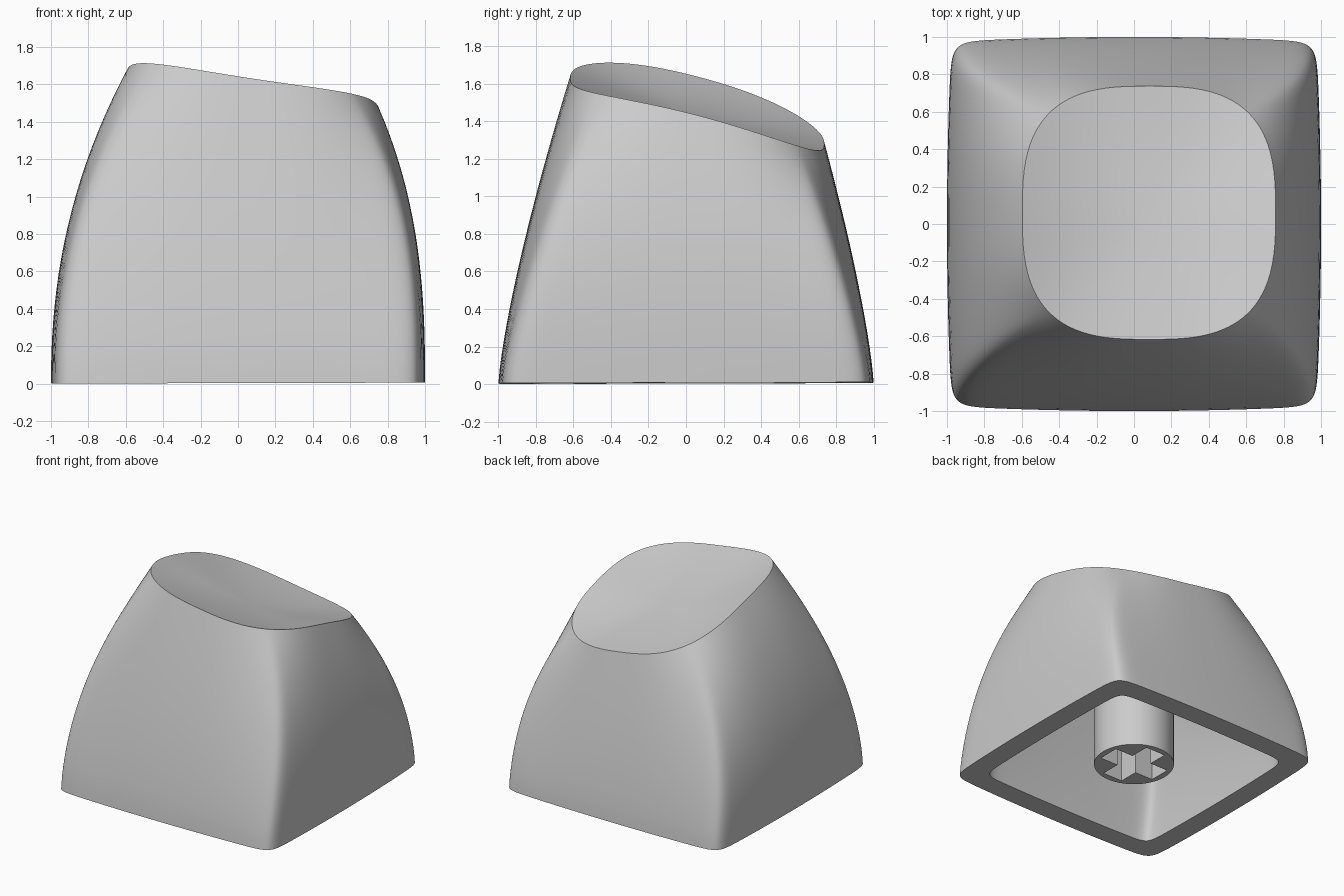
import bpy, bmesh, math

old = bpy.data.objects.get("Cube")
if old:
    bpy.data.objects.remove(old, do_unlink=True)

# Material
grey = bpy.data.materials.new("light grey plastic")
grey.use_nodes = True
colour = (0.6, 0.6, 0.6, 1)
grey.diffuse_color = colour
grey.node_tree.nodes["Principled BSDF"].inputs["Base Color"].default_value = colour

CX, CY = 0.08, 0.06      # centre of the shifted top
SIDE = 36                # segments per side, denser towards the corners


def section(half, power, bow, cx=0, cy=0):
    """Superelliptic square with gently bowed sides, as a list of (x, y)."""
    pts = []
    for q in range(4):
        c, s = round(math.cos(q * math.pi / 2)), round(math.sin(q * math.pi / 2))
        for i in range(SIDE):
            slope = math.sin(math.pi * (i / SIDE - 0.5))
            x = (1 + abs(slope) ** power) ** (-1 / power)
            y = x * slope
            u, v = half * x * (1 - bow * y * y), half * y * (1 - bow * x * x)
            pts.append((cx + c * u - s * v, cy + s * u + c * v))
    return pts


def rim(x, y):
    """Height of the tilted top edge."""
    u, v = x - CX, y - CY
    return 1.513 - 0.152 * u - 0.261 * v + 0.05 * u * u - 0.13 * v * v


def wall(base, top, drop, steps=20):
    """Rings rising from the base outline to the top outline."""
    rings = []
    for j in range(steps + 1):
        t, ring = j / steps, []
        for (bx, by), (tx, ty) in zip(base, top):
            fx, fy = t ** (2.4 + 0.2 * bx), t ** 1.32
            z0 = 0.005 * (bx / 2 + by / 2 + 1)
            z = z0 + (rim(tx, ty) - drop - z0) * t
            ring.append((bx + (tx - bx) * fx, by + (ty - by) * fy, z))
        rings.append(ring)
    return rings


def cap(top, drop, bowl, steps=10):
    """Rings shrinking from the top outline into a shallow bowl."""
    rings = []
    for j in range(1, steps):
        s = 1 - j / steps
        ring = [(CX + (x - CX) * s, CY + (y - CY) * s) for x, y in top]
        rings.append([(x, y, rim(x, y) - drop - bowl * (1 - s * s)) for x, y in ring])
    return rings


def finish(obj):
    obj.data.materials.append(grey)
    bpy.ops.object.select_all(action='DESELECT')
    obj.select_set(True)
    bpy.context.view_layer.objects.active = obj
    bpy.ops.object.shade_smooth_by_angle(angle=math.radians(38))


# Hollow shell: roof underside, inner wall, bottom rim, outer wall, dished top
BOWL, ROOF = 0.1, 0.25
outer_top = section(0.677, 2.9, 0, CX, CY)
inner_top = section(0.5, 3.5, 0, CX, CY)
outer = wall(section(1, 20, 0.025), outer_top, 0)
inner = wall(section(0.825, 20, 0.02), inner_top, ROOF)
rings = cap(inner_top, ROOF, 0)[::-1] + inner[::-1] + outer + cap(outer_top, 0, BOWL)

bm = bmesh.new()
loops = [[bm.verts.new(p) for p in ring] for ring in rings]
n = len(loops[0])
for a, b in zip(loops, loops[1:]):
    for i in range(n):
        bm.faces.new((a[i], a[(i + 1) % n], b[(i + 1) % n], b[i]))
for loop, drop in ((loops[0], ROOF), (loops[-1], BOWL)):
    centre = bm.verts.new((CX, CY, rim(CX, CY) - drop))
    for i in range(n):
        bm.faces.new((loop[i], loop[(i + 1) % n], centre))
bmesh.ops.recalc_face_normals(bm, faces=bm.faces)
mesh = bpy.data.meshes.new("shell")
bm.to_mesh(mesh)
bm.free()
shell = bpy.data.objects.new("shell", mesh)
bpy.context.collection.objects.link(shell)
finish(shell)

# Mounting post with a cross-shaped socket
LOW, HIGH = 0.04, 1.3
bpy.ops.mesh.primitive_cylinder_add(vertices=64, radius=0.305, depth=HIGH - LOW,
                                    location=(0, 0, (LOW + HIGH) / 2))
post = bpy.context.object
post.name = "mounting_post"
for size in ((0.51, 0.18), (0.18, 0.51)):
    bpy.ops.mesh.primitive_cube_add(size=1, location=(0, 0, LOW + 0.2))
    cutter = bpy.context.object
    cutter.name = "socket_cutter"
    cutter.hide_render = True
    cutter.scale = (*size, 0.44)
    bpy.context.view_layer.update()
    bpy.context.view_layer.objects.active = post
    mod = post.modifiers.new("socket", 'BOOLEAN')
    mod.operation, mod.object, mod.solver = 'DIFFERENCE', cutter, 'EXACT'
    bpy.ops.object.modifier_apply(modifier=mod.name)
    bpy.data.objects.remove(cutter, do_unlink=True)
finish(post)
